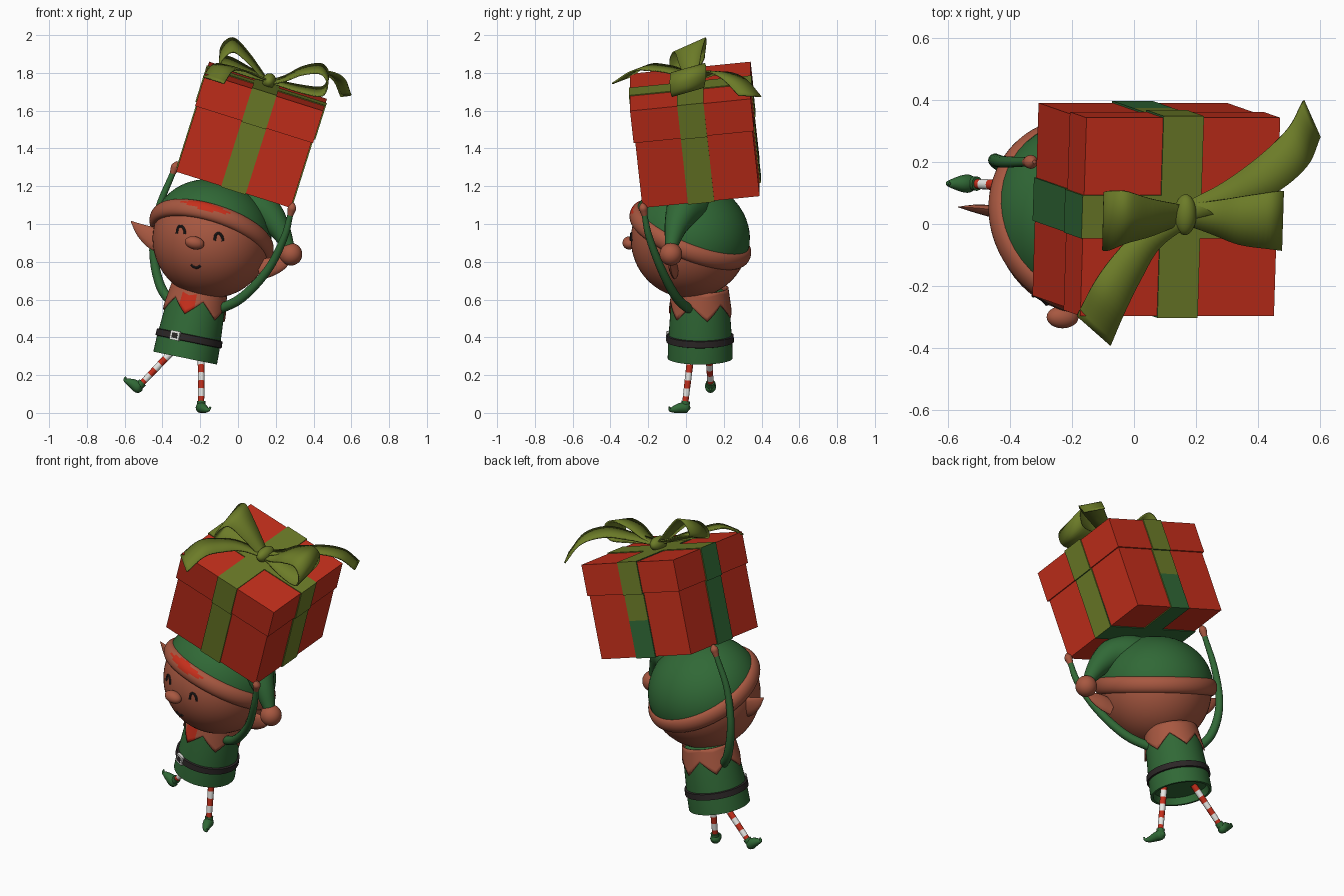
import bpy, bmesh
from math import sin, cos, pi, radians, sqrt, atan2
from mathutils import Vector, Matrix, Euler

if "Cube" in bpy.data.objects:
    bpy.data.objects.remove(bpy.data.objects["Cube"])


def material(name, r, g, b):
    m = bpy.data.materials.new(name)
    m.use_nodes = True
    m.diffuse_color = (r, g, b, 1)
    m.node_tree.nodes["Principled BSDF"].inputs["Base Color"].default_value = (r, g, b, 1)
    return m


RED = material("red", .56, .028, .011)
GREEN = material("green", .03, .14, .037)
OLIVE = material("olive", .15, .2, .021)
SKIN = material("skin", .39, .097, .052)
DARK = material("charcoal", .025, .02, .02)
WHITE = material("white", .8, .8, .77)


def make(name, bm, mats, matrix=None, rule=None, angle=40):
    """Turn a bmesh into a shaded object; rule picks a material per face."""
    bmesh.ops.remove_doubles(bm, verts=bm.verts, dist=1e-5)
    bmesh.ops.recalc_face_normals(bm, faces=bm.faces)
    if rule:
        for f in bm.faces:
            f.material_index = int(rule(f))
    if matrix:
        bm.transform(matrix)
    mesh = bpy.data.meshes.new(name)
    bm.to_mesh(mesh)
    bm.free()
    for m in mats:
        mesh.materials.append(m)
    ob = bpy.data.objects.new(name, mesh)
    bpy.context.collection.objects.link(ob)
    bpy.ops.object.select_all(action='DESELECT')
    ob.select_set(True)
    bpy.context.view_layer.objects.active = ob
    bpy.ops.object.shade_smooth_by_angle(angle=radians(angle))
    return ob


def grid(rows, wrap):
    """Skin a list of point rows with quads."""
    bm = bmesh.new()
    vs = [[bm.verts.new(p) for p in row] for row in rows]
    n = len(rows[0])
    for a, b in zip(vs, vs[1:]):
        for j in range(n if wrap else n - 1):
            k = (j + 1) % n
            bm.faces.new((a[j], a[k], b[k], b[j]))
    return bm, vs


def lathe(name, profile, mats, matrix, rule=None, n=48):
    ring = [2 * pi * i / n for i in range(n)]
    bm, _ = grid([[(r * cos(a), r * sin(a), z) for a in ring] for r, z in profile], True)
    return make(name, bm, mats, matrix, rule)


def smooth_path(pts, steps):
    """Catmull-Rom samples through the points."""
    p = [Vector(q) for q in pts]
    p = [2 * p[0] - p[1]] + p + [2 * p[-1] - p[-2]]
    out = []
    for a, b, c, d in zip(p, p[1:], p[2:], p[3:]):
        for s in range(steps):
            t = s / steps
            out.append(.5 * (2 * b + (c - a) * t + (2 * a - 5 * b + 4 * c - d) * t * t
                             + (3 * b - a - 3 * c + d) * t ** 3))
    return out + [p[-2]]


def tube(name, pts, radii, mats, ref=(0, 1, 0), flat=1, steps=5, n=12, stripes=0):
    path = smooth_path(pts, steps)
    rad = [v.x for v in smooth_path([(r, 0) for r in radii], steps)]
    rows = []
    for i, p in enumerate(path):
        t = (path[min(i + 1, len(path) - 1)] - path[max(i - 1, 0)]).normalized()
        u = t.cross(Vector(ref)).normalized()
        v = u.cross(t) * flat
        rows.append([p + max(rad[i], .001) * (u * cos(2 * pi * k / n) + v * sin(2 * pi * k / n))
                     for k in range(n)])
    bm, vs = grid(rows, True)
    if stripes:
        for i, f in enumerate(bm.faces):
            f.material_index = (i // n) // stripes % 2
    bm.faces.new(vs[0])
    bm.faces.new(vs[-1])
    return make(name, bm, mats)


def ribbon(name, pts, widths, side):
    side = Vector(side).normalized()
    path = smooth_path(pts, 6)
    wid = [v.x for v in smooth_path([(w, 0) for w in widths], 6)]
    bm, _ = grid([[p + side * w * k / 2 for k in (-1, 0, 1)] for p, w in zip(path, wid)], False)
    ob = make(name, bm, [OLIVE], angle=60)
    ob.modifiers.new("thickness", 'SOLIDIFY').thickness = .008


def ball(name, loc, size, mat, rot=(0, 0, 0)):
    bm = bmesh.new()
    bmesh.ops.create_uvsphere(bm, u_segments=40, v_segments=24, radius=1)
    make(name, bm, [mat], Matrix.LocRotScale(Vector(loc), Euler(rot), Vector(size)))


def block(name, lo, hi, mats, matrix, rule=None):
    lo, hi = Vector(lo), Vector(hi)
    bm = bmesh.new()
    bmesh.ops.create_cube(bm, size=1)
    bm.transform(Matrix.LocRotScale((lo + hi) / 2, None, hi - lo))
    make(name, bm, mats, matrix, rule, angle=20)


# Gift box with lid and wrapped ribbon bands
BOX = Matrix.LocRotScale(Vector((-.014, .08, 1.212)), Euler((radians(6), radians(17.5), 0)), None)
block("box_body", (-.318, -.312, 0), (.318, .312, .37), [RED], BOX)
block("box_lid", (-.327, -.321, .365), (.327, .321, .545), [RED], BOX)


def band_rule(f):
    c, nrm = f.calc_center_median(), f.normal
    return nrm.x < -.5 or nrm.z < -.5 or (nrm.y > .5 and c.z < .2)


for part, z0, z1, hx, hy in (("lower", -.005, .21, .318, .312), ("upper", .21, .365, .318, .312),
                             ("lid", .36, .55, .327, .321)):
    block(part + "_band_front_back", (-.068, -hy - .006, z0), (.068, hy + .006, z1), [OLIVE, GREEN], BOX, band_rule)
    block(part + "_band_sides", (-hx - .006, -.07, z0), (hx + .006, .07, z1), [OLIVE, GREEN], BOX, band_rule)

# Bow
ribbon("bow_loop_right", [(.15, .03, 1.765), (.06, .02, 1.88), (-.02, .02, 1.95), (-.08, .01, 1.92),
                          (-.098, .01, 1.86), (-.03, .02, 1.84), (.06, .02, 1.8), (.15, .03, 1.765)],
       (.07, .13, .18, .21, .2, .17, .12, .07), (.02, .9, .4))
ribbon("bow_loop_left", [(.17, .03, 1.755), (.25, .02, 1.775), (.34, .01, 1.815), (.44, .01, 1.825),
                         (.48, .01, 1.77), (.45, .01, 1.7), (.34, .01, 1.71), (.17, .03, 1.755)],
       (.07, .11, .16, .19, .2, .18, .14, .07), (.03, .95, .27))
ribbon("bow_tail_back", [(.17, .04, 1.765), (.3, .09, 1.79), (.43, .16, 1.81), (.53, .25, 1.775), (.575, .34, 1.68)],
       (.06, .09, .13, .14, .13), (.4, -.9, .05))
ribbon("bow_tail_front", [(.15, .01, 1.765), (.05, -.05, 1.81), (-.02, -.14, 1.83), (-.08, -.24, 1.83),
                          (-.13, -.345, 1.765)], (.06, .09, .12, .14, .15), (.75, -.66, -.25))
ball("bow_knot", (.165, .03, 1.758), (.036, .066, .04), OLIVE, (radians(6), radians(17), 0))

# Head below the hat line, and face
HEAD, R = Vector((-.14, .02, .92)), .312
TILT = Vector((.29, .36, .88)).to_track_quat('Z', 'Y').to_matrix().to_4x4()
lathe("head", [(R * cos(a), R * sin(a)) for a in (-pi / 2 + i * .082 for i in range(21))], [SKIN],
      Matrix.Translation(HEAD) @ TILT)
ball("nose", (-.23, -.3, .9), (.052, .036, .034), SKIN, (0, radians(12), 0))


def face_line(name, pts):
    path = [(x, HEAD.y - sqrt(R * R - (x - HEAD.x) ** 2 - (z - HEAD.z) ** 2), z) for x, z in pts]
    tube(name, path, [.007] * len(pts), [DARK], n=8)


for name, x, z in (("right_eye", -.303, .95), ("left_eye", -.103, .912)):
    face_line(name, [(x - .021, z), (x - .014, z + .032), (x + .004, z + .038), (x + .019, z + .02), (x + .022, z - .003)])
face_line("mouth", [(-.248, .784), (-.235, .773), (-.215, .77), (-.199, .78)])
tube("right_ear", [(-.4, .03, .89), (-.45, .04, .925), (-.51, .05, .965), (-.567, .055, 1.015)],
     (.05, .055, .036, .002), [SKIN], flat=.35)
tube("left_ear", [(.11, -.06, .755), (.17, -.07, .772), (.23, -.08, .79), (.295, -.085, .825)],
     (.05, .05, .034, .002), [SKIN], flat=.4)

# Hat dome, band, drooping tip and pompom
HAT = Matrix.Translation((-.14, .023, .945)) @ TILT
arc = [pi / 2 * i / 14 for i in range(15)]
lathe("hat_dome", [(0, 0)] + [(.32 * cos(a), .285 * sin(a)) for a in arc], [GREEN], HAT)


def band_patch(f):
    c = f.calc_center_median()
    w = HAT @ c
    taper = .03 * (1 - abs(w.x + .17) / .15)
    return w.y < -.1 and abs(c.z - .016) < taper and c.xy.length > .312


circle = [2 * pi * i / 24 for i in range(25)]
lathe("hat_band", [(.307 + .034 * cos(a), .048 * sin(a)) for a in circle], [SKIN, RED], HAT, band_patch, n=96)
tube("hat_tip", [(-.04, .03, 1.07), (.06, .01, 1.08), (.145, -.02, 1.06), (.215, -.055, .98), (.272, -.08, .87)],
     (.13, .115, .09, .06, .03), [GREEN], n=20)
ball("pompom", (.28, -.08, .84), (.06, .06, .06), SKIN)

# Tunic, belt, buckle and pointed collar
BODY = Matrix.LocRotScale(Vector((-.28, .075, .29)), Euler((0, radians(11.5), 0)), None)
lathe("tunic", [(0, .04), (.15, .04), (.157, 0), (.172, 0), (.17, .08), (.156, .28), (.145, .35),
                (.08, .39), (0, .39)], [GREEN], BODY)
lathe("belt", [(.165, .086), (.179, .09), (.177, .124), (.162, .128), (.165, .086)], [DARK], BODY)
BUCKLE = BODY @ Matrix.Rotation(radians(245), 4, 'Z') @ Matrix.Translation((.178, 0, .107))
block("buckle", (-.008, -.027, -.025), (.008, .027, .025), [WHITE], BUCKLE)
block("buckle_centre", (0, -.016, -.014), (.01, .016, .014), [DARK], BUCKLE)
FIRST_TOOTH = radians(13)


def collar_row(t):
    row = []
    for i in range(48):
        tooth = abs((i % 8) - 4) / 4
        low = .31 - .08 * tooth
        z = low + (.38 - low) * t
        r = .175 - (z - .2) * .14
        a = FIRST_TOOTH + 2 * pi * i / 48
        row.append((r * cos(a), r * sin(a), z))
    return row


def front_patch(f):
    c = f.calc_center_median()
    return abs(atan2(c.y, c.x) + radians(107)) < radians(14) and .25 < c.z < .335


bm, _ = grid([collar_row(t / 6) for t in range(7)], True)
collar = make("collar", bm, [SKIN, RED], BODY, front_patch)
collar.modifiers.new("thickness", 'SOLIDIFY').thickness = .008

# Arms and hands
ARMS = {"right": [(-.33, .12, .56), (-.41, .18, .67), (-.448, .205, .86), (-.42, .2, 1.08), (-.345, .2, 1.27)],
        "left": [(-.12, .03, .54), (.02, -.05, .61), (.16, -.13, .76), (.245, -.195, .93), (.277, -.22, 1.05)]}
for side, pts in ARMS.items():
    tube(side + "_arm", pts, (.026, .025, .022, .019, .015), [GREEN], n=14)
    end = Vector(pts[-1])
    d = (end - Vector(pts[-2])).normalized()
    tube(side + "_hand", [end - d * .01, end + d * .015, end + d * .04, end + d * .065],
         (.014, .019, .022, .006), [SKIN])

# Striped legs and curled shoes
tube("right_leg", [(-.33, .12, .345), (-.52, .13, .145)], (.019, .016), [RED, WHITE], steps=14, stripes=2)
tube("left_leg", [(-.195, .03, .34), (-.195, -.005, .045)], (.019, .016), [RED, WHITE], steps=14, stripes=2)
tube("right_shoe", [(-.505, .13, .125), (-.525, .13, .13), (-.55, .13, .15), (-.58, .13, .165), (-.598, .13, .175), (-.594, .13, .192)],
     (.006, .027, .028, .018, .009, .004), [GREEN])
tube("left_shoe", [(-.2, .022, .024), (-.198, .005, .027), (-.188, -.03, .026), (-.172, -.065, .018),
                   (-.155, -.085, .017), (-.145, -.088, .032)],
     (.006, .027, .027, .018, .009, .004), [GREEN], ref=(1, 0, 0))
for name, a, b in (("right_shoe_cuff", (-.535, .13, .13), (-.505, .13, .162)),
                   ("left_shoe_cuff", (-.195, -.005, .025), (-.195, -.001, .062))):
    tube(name, [a, b], (.022, .023), [GREEN])
